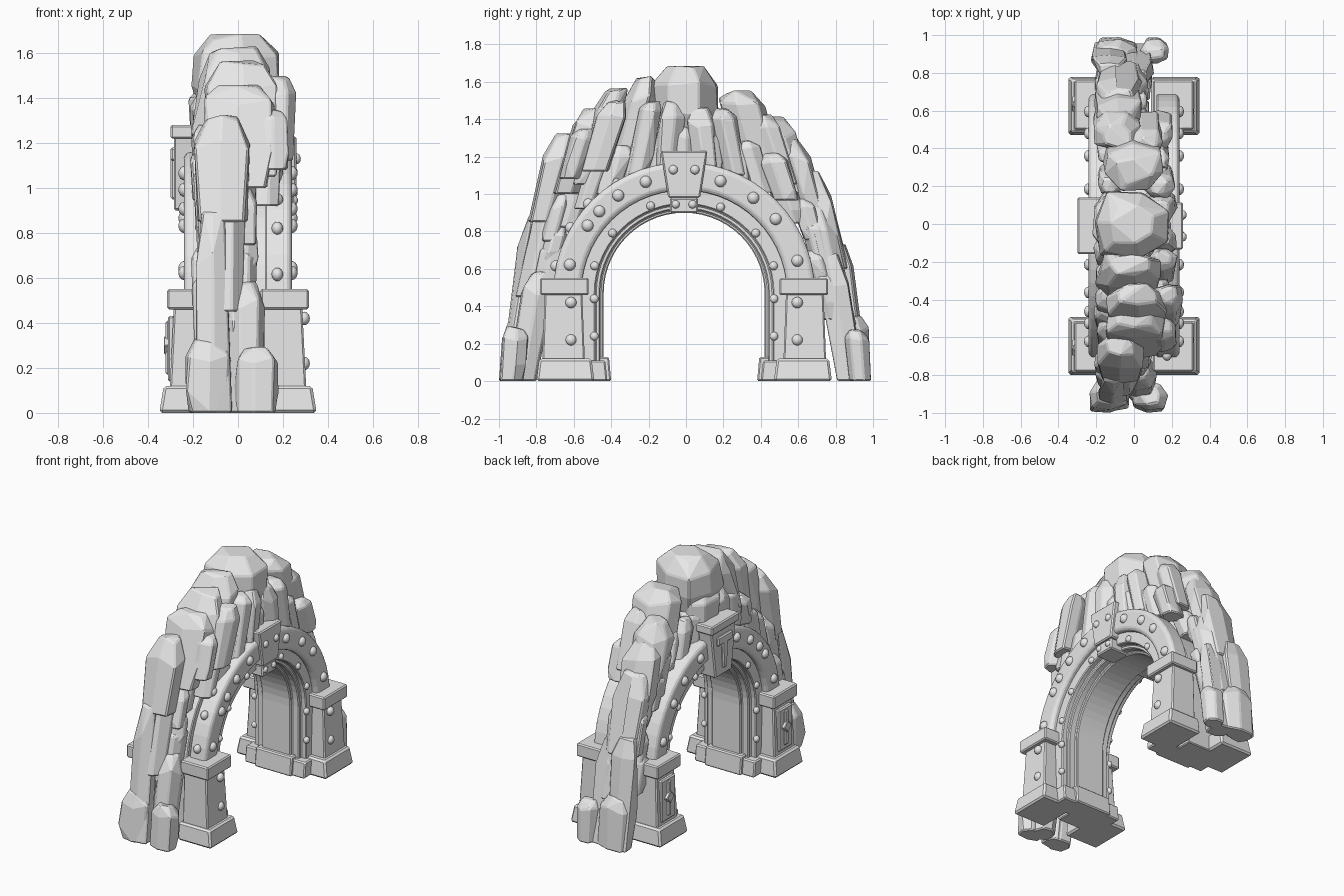
import bpy, bmesh, math, random
from mathutils import Vector, Matrix

random.seed(7)
cube = bpy.data.objects.get("Cube")
if cube:
    bpy.data.objects.remove(cube, do_unlink=True)

stone = bpy.data.materials.new("grey_stone")
stone.use_nodes = True
GREY = (0.8, 0.8, 0.8, 1)
stone.diffuse_color = GREY
stone.node_tree.nodes["Principled BSDF"].inputs["Base Color"].default_value = GREY

CY, CZ = -0.01, 0.47        # centre of the arch curve
R_OUT = 0.7                 # outer radius of the riveted bands


def finish(name, bm, bevel=0.0, smooth=False):
    """Turn a bmesh into a named stone object."""
    bmesh.ops.recalc_face_normals(bm, faces=bm.faces)
    mesh = bpy.data.meshes.new(name)
    bm.to_mesh(mesh)
    bm.free()
    mesh.materials.append(stone)
    for poly in mesh.polygons:
        poly.use_smooth = smooth
    obj = bpy.data.objects.new(name, mesh)
    bpy.context.collection.objects.link(obj)
    if bevel:
        mod = obj.modifiers.new("worn_edges", "BEVEL")
        mod.width = bevel
        mod.segments = 1
        mod.limit_method = "ANGLE"
        mod.angle_limit = math.radians(25)
    return obj


def sweep(name, profile, foot, bevel=0.006, steps=28):
    """Sweep a closed (radius, x) profile round the arch and down both legs to foot."""
    bm = bmesh.new()
    rings = [[bm.verts.new((x, CY - r, foot)) for r, x in profile]]
    for i in range(steps + 1):
        a = math.pi * (1 - i / steps)
        rings.append([bm.verts.new((x, CY + r * math.cos(a), CZ + r * math.sin(a)))
                      for r, x in profile])
    rings.append([bm.verts.new((x, CY + r, foot)) for r, x in profile])
    n = len(profile)
    for a, b in zip(rings, rings[1:]):
        for k in range(n):
            bm.faces.new((a[k], a[(k + 1) % n], b[(k + 1) % n], b[k]))
    bm.faces.new(rings[0])
    bm.faces.new(rings[-1])
    return finish(name, bm, bevel)


def block(name, x, y, z, taper_x=0.0, taper_y=0.0, bevel=0.008):
    """Box from (low, high) ranges; tapers pull the outer x side and both y sides in at the top."""
    bm = bmesh.new()
    bmesh.ops.create_cube(bm, size=1)
    side = 1 if sum(x) > 0 else -1
    for v in bm.verts:
        top, sx, sy = v.co.z > 0, v.co.x, v.co.y
        v.co = Vector((x[sx > 0], y[sy > 0], z[top]))
        if top:
            v.co.y -= taper_y * (1 if sy > 0 else -1)
            if sx * side > 0:
                v.co.x -= taper_x * side
    return finish(name, bm, bevel)


def span(side, near, far):
    """Range on one side of zero, in rising order."""
    return tuple(sorted((side * near, side * far)))


def rock(name, y, x, z0, z1, hy, hx):
    """Faceted boulder or column, leaning in towards the crown."""
    bm = bmesh.new()
    lean = 0.33 * math.sin(math.pi * y)
    turn = random.uniform(0, 1)
    zm = (z0 + z1) / 2
    shoulder = random.uniform(0.7, 0.85)
    for t, s in ((0, 0.88), (0.3, 1.02), (shoulder, 1.0), (1, 0.6)):
        for k in range(7):
            a = math.tau * (k + turn) / 7
            # squarish plan outline
            c, d = math.cos(a), math.sin(a)
            q = s / max(abs(c), abs(d)) ** 0.6 * random.uniform(0.86, 1.04)
            z = z0 + (z1 - z0) * t
            if 0 < t < 1:
                z += random.uniform(-0.06, 0.06) * (z1 - z0)
            elif t == 1:
                z -= random.uniform(0, 0.03)
            py = y + hy * q * d - lean * (z - zm)
            bm.verts.new((x + hx * q * c, max(-1, min(1, py)), max(0, z)))
    hull = bmesh.ops.convex_hull(bm, input=bm.verts)
    bmesh.ops.delete(bm, geom=list(set(hull["geom_interior"] + hull["geom_unused"])), context="VERTS")
    bmesh.ops.dissolve_limit(bm, angle_limit=math.radians(13), verts=bm.verts, edges=bm.edges)
    return finish(name, bm, 0.008)


# Stepped inner lining, riveted bands and the rough wall behind them
half = [(0.56, 0.2), (0.475, 0.2), (0.475, 0.16), (0.45, 0.16), (0.45, 0.11), (0.43, 0.11)]
sweep("arch_lining", half + [(r, -x) for r, x in reversed(half)], 0)
sweep("rock_backing", [(0.53, -0.17), (0.66, -0.17), (0.66, 0.08), (0.53, 0.08)], 0)
for side, label in ((1, "right"), (-1, "left")):
    band = [(0.55, 0.12), (0.55, 0.225), (0.57, 0.24), (0.68, 0.24), (R_OUT, 0.225), (R_OUT, 0.12)]
    sweep(label + "_arch_band", [(r, side * x) for r, x in band], 0.5)

# Pillars with caps and plinths at the four corners
for side, label in ((1, "right"), (-1, "left")):
    for end, place in ((-1, "front"), (1, "back")):
        def along(a, b):
            low, high = span(end, a, b)
            return low + CY, high + CY
        tag = place + "_" + label
        block(tag + "_pillar", span(side, 0.11, 0.305), along(0.53, 0.76), (0.08, 0.48), 0.02, 0.015)
        block(tag + "_cap", span(side, 0.1, 0.315), along(0.51, 0.77), (0.46, 0.55))
        block(tag + "_plinth", span(side, 0.09, 0.35), along(0.48, 0.79), (0, 0.12), 0.02, 0.015, 0.012)
        if side < 0:
            # Raised ornament: panel, bar and diamond
            mid = end * 0.645
            block(tag + "_panel", (-0.312, -0.28), along(0.57, 0.72), (0.14, 0.43))
            block(tag + "_bar", (-0.322, -0.29), along(0.625, 0.665), (0.17, 0.41))
            bm = bmesh.new()
            bmesh.ops.create_cone(bm, segments=4, radius1=0.065, radius2=0.04, depth=0.05, cap_ends=True,
                                  matrix=Matrix.Translation((-0.305, mid + CY, 0.3))
                                  @ Matrix.Rotation(-math.pi / 2, 4, "Y"))
            finish(tag + "_diamond", bm, 0.004)
for end, place in ((-1, "front"), (1, "back")):
    for hx, reach, top in ((0.23, 0.41, 0.11), (0.14, 0.39, 0.13)):
        low, high = span(end, reach, 0.56)
        block(place + "_lining_foot", (-hx, hx), (low + CY, high + CY), (0, top), 0, 0.012)

# Keystones: a wedge over a small block on each face
block("right_keystone", (0.1, 0.26), (CY - 0.085, CY + 0.085), (0.98, 1.23), 0, -0.04)
block("right_keystone_foot", (0.1, 0.25), (CY - 0.075, CY + 0.075), (0.9, 0.98))
block("left_keystone", (-0.285, -0.1), (CY - 0.09, CY + 0.09), (0.9, 1.26), 0, -0.05)
block("left_keystone_crown", (-0.3, -0.1), (CY - 0.15, CY + 0.15), (1.22, 1.28))
block("left_keystone_stem", (-0.3, -0.27), (CY - 0.02, CY + 0.02), (0.95, 1.14), 0, -0.01)
block("left_keystone_bar", (-0.3, -0.27), (CY - 0.08, CY + 0.08), (1.12, 1.18))

# Rivets: domes pressed onto the bands, lining, pillars and keystone
rivets = bmesh.new()


def rivet(x, y, z, size):
    place = Matrix.Translation((x, y, z)) @ Matrix.Diagonal((0.85, 1, 1, 1))
    bmesh.ops.create_uvsphere(rivets, u_segments=12, v_segments=8, radius=size, matrix=place)


for side in (1, -1):
    for deg in (14, 35, 44, 56, 71, 108, 126, 141, 164):
        a = math.radians(180 - deg)
        rivet(side * 0.238, CY + 0.63 * math.cos(a), CZ + 0.63 * math.sin(a), 0.032)
    for deg in (17, 40, 67, 111, 140, 163):
        a = math.radians(deg)
        rivet(side * 0.2, CY + 0.5 * math.cos(a), CZ + 0.5 * math.sin(a), 0.023)
    for end in (-1, 1):
        for z in (0.24, 0.44):
            rivet(side * 0.2, CY + end * 0.48, z, 0.023)
for end in (-1, 1):
    for z in (0.22, 0.42):
        rivet(0.294, CY + end * 0.605, z, 0.03)
    rivet(0.258, CY + end * 0.058, 1.13, 0.025)
    rivet(0.248, CY + end * 0.045, 0.945, 0.022)
for deg in (12, 30, 43, 58):
    a = math.radians(180 - deg)
    rivet(0.175, CY + R_OUT * math.cos(a), CZ + R_OUT * math.sin(a), 0.03)
finish("rivets", rivets, smooth=True)

# Boulders on the front flank: y, x, bottom, top, half width y, half width x
front_rocks = [
    (-.91, -.13, 0, .34, .09, .11), (-.92, .08, 0, .3, .08, .1), (-.86, -.11, 0, .9, .08, .1),
    (-.82, .03, 0, .6, .09, .09), (-.76, -.07, .45, 1.08, .1, .11), (-.7, -.07, .85, 1.33, .1, .13),
    (-.56, 0, 1, 1.46, .1, .16), (-.58, .15, 1.08, 1.36, .07, .08), (-.45, .02, 1.05, 1.57, .1, .18),
    (-.43, .18, 1.12, 1.5, .09, .08), (-.28, -.02, 1.1, 1.63, .1, .18)]
# Boulders over the crown
crown_rocks = [
    (0, -.01, 1.33, 1.69, .18, .2), (-.09, .14, 1.12, 1.5, .08, .09), (.09, .14, 1.12, 1.47, .08, .09),
    (-.22, .15, 1.1, 1.5, .07, .08), (.23, .13, 1.1, 1.46, .07, .09), (0, -.13, 1.1, 1.45, .16, .09)]
# Boulders on the back flank
back_rocks = [
    (.34, 0, 1.1, 1.56, .13, .17), (.47, .06, 1.05, 1.43, .08, .1), (.53, -.09, 1, 1.42, .1, .13),
    (.61, -.08, .85, 1.32, .09, .13), (.73, -.08, .6, 1.13, .09, .13), (.77, -.02, .3, .95, .08, .1),
    (.86, -.13, 0, .74, .08, .1), (.82, .02, 0, .7, .09, .09), (.91, -.1, 0, .36, .08, .13),
    (.92, .11, 0, .28, .07, .08)]
for label, group in (("front", front_rocks), ("crown", crown_rocks), ("back", back_rocks)):
    for item in group:
        rock(label + "_boulder", *item)

# Smaller columns filling both faces just outside the bands
for side in (1, -1):
    for i in range(19):
        a = math.pi * i / 18
        reach = random.uniform(0.72, 0.8)
        y, z = CY + reach * math.cos(a), CZ + (reach + 0.03) * math.sin(a)
        tall = random.uniform(0.11, 0.17)
        x = side * random.uniform(0.11, 0.14)
        if side > 0 and abs(y) > 0.5:
            x = random.uniform(0, 0.03)
        rock("filler_column", y, x, z - tall, z + tall, random.uniform(0.06, 0.08), 0.08)
